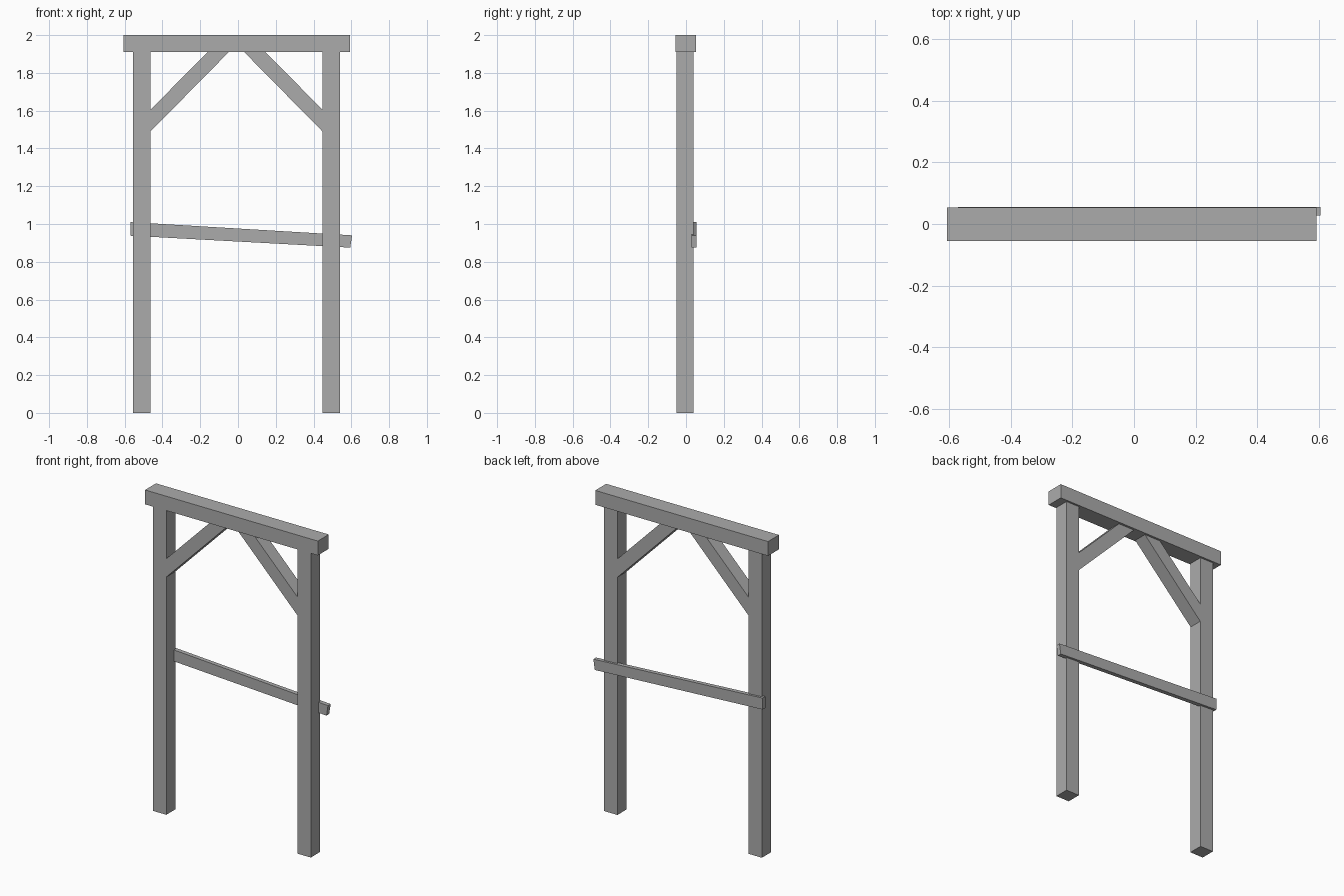
import bpy
import bmesh

cube = bpy.data.objects.get("Cube")
if cube:
    bpy.data.objects.remove(cube, do_unlink=True)

# Single timber colour
timber = bpy.data.materials.new("grey_timber")
timber.use_nodes = True
GREY = (0.41, 0.41, 0.41, 1.0)
timber.diffuse_color = GREY
timber.node_tree.nodes["Principled BSDF"].inputs["Base Color"].default_value = GREY


def plank(name, outline, front, back):
    """Extrude an outline in the XZ plane from y=front to y=back."""
    bm = bmesh.new()
    face = bm.faces.new([bm.verts.new((x, front, z)) for x, z in outline])
    grown = bmesh.ops.extrude_face_region(bm, geom=[face])["geom"]
    moved = [v for v in grown if isinstance(v, bmesh.types.BMVert)]
    bmesh.ops.translate(bm, verts=moved, vec=(0, back - front, 0))
    bmesh.ops.recalc_face_normals(bm, faces=bm.faces)
    mesh = bpy.data.meshes.new(name)
    bm.to_mesh(mesh)
    bm.free()
    mesh.materials.append(timber)
    obj = bpy.data.objects.new(name, mesh)
    bpy.context.collection.objects.link(obj)
    return obj


def rectangle(x0, x1, z0, z1):
    return [(x0, z0), (x1, z0), (x1, z1), (x0, z1)]


CENTRE = -0.008          # middle of the frame along x
BEAM_BASE = 1.91
POST_FRONT, POST_BACK = -0.049, 0.041

# Top beam
plank("top_beam", rectangle(-0.606, 0.592, BEAM_BASE, 2.0), -0.055, 0.053)

# Posts and diagonal braces, mirrored about the frame centre
for side, sign in (("left", 1), ("right", -1)):
    def mirrored(points):
        return [(CENTRE + sign * x, z) for x, z in points]

    plank(side + "_post", mirrored(rectangle(0.455, 0.547, 0, BEAM_BASE)),
          POST_FRONT, POST_BACK)
    brace = [(0.455, 1.49), (0.455, 1.605), (0.154, BEAM_BASE), (0.041, BEAM_BASE)]
    plank(side + "_brace", mirrored(brace), POST_FRONT + 0.002, POST_BACK - 0.002)

# Sloping rail fixed across the back of the posts
plank("sloping_rail", [(-0.57, 0.938), (0.594, 0.875), (0.604, 0.94), (-0.57, 1.01)],
      0.028, 0.055)
